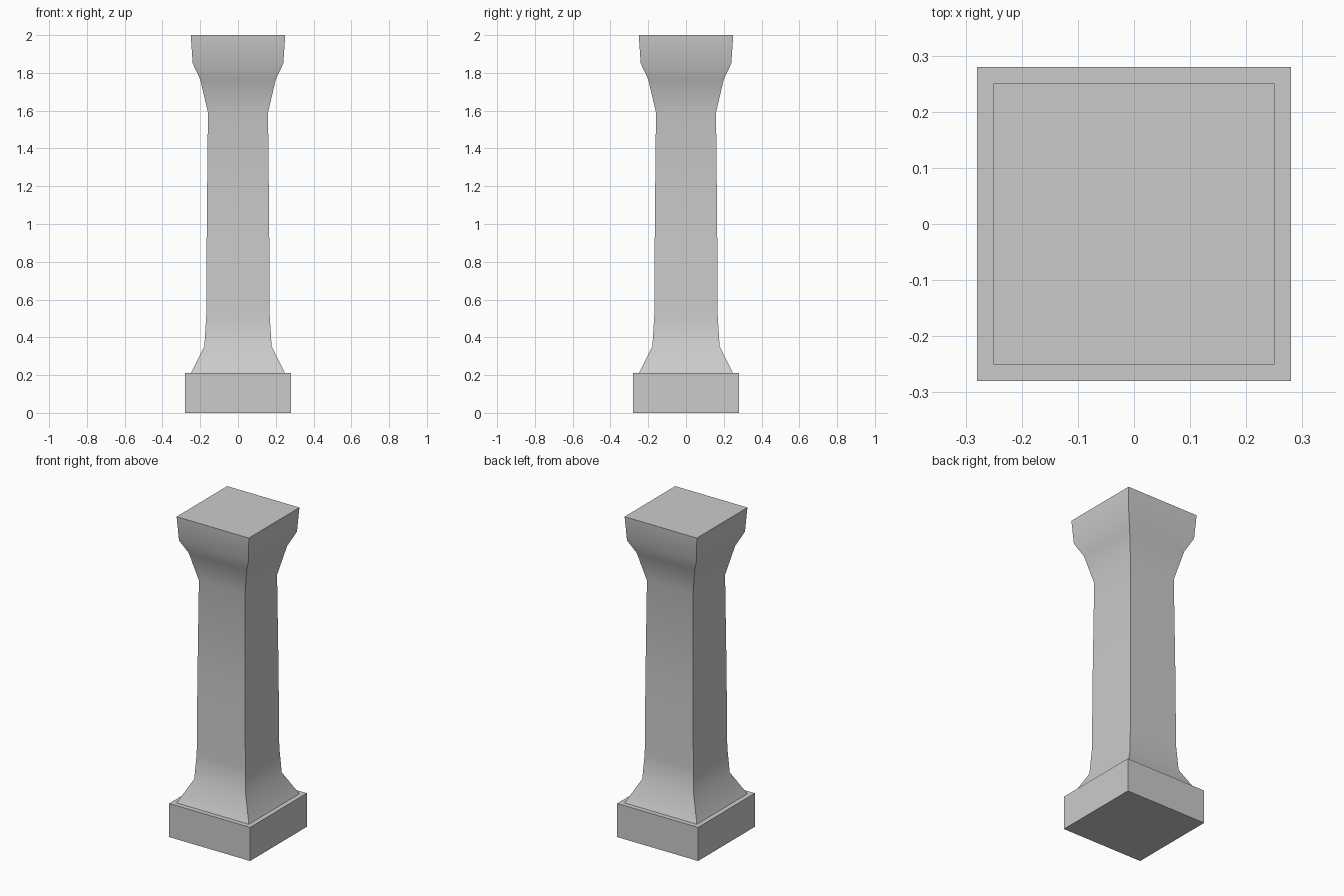
import bpy
import bmesh

if "Cube" in bpy.data.objects:
    bpy.data.objects.remove(bpy.data.objects["Cube"])


def square_loft(name, profile):
    """Stack square rings given as (half width, height) and cap both ends."""
    bm = bmesh.new()
    rings = [[bm.verts.new((sx * w, sy * w, z))
              for sx, sy in ((-1, -1), (1, -1), (1, 1), (-1, 1))]
             for w, z in profile]
    for low, high in zip(rings, rings[1:]):
        for i in range(4):
            j = (i + 1) % 4
            bm.faces.new((low[i], low[j], high[j], high[i]))
    bm.faces.new(rings[0][::-1])
    bm.faces.new(rings[-1])
    mesh = bpy.data.meshes.new(name)
    bm.to_mesh(mesh)
    bm.free()
    obj = bpy.data.objects.new(name, mesh)
    bpy.context.collection.objects.link(obj)
    return obj


# Square base block
square_loft("plinth", [(0.28, 0.0), (0.28, 0.21)])

# Flared foot, tapering shaft and spreading capital as one smooth profile
column = square_loft("column_shaft", [
    (0.25, 0.21), (0.178, 0.352), (0.168, 0.51), (0.165, 1.0),
    (0.159, 1.59), (0.20, 1.766), (0.24, 1.85), (0.25, 2.0)])
bpy.context.view_layer.objects.active = column
column.select_set(True)
bpy.ops.object.shade_smooth_by_angle()
